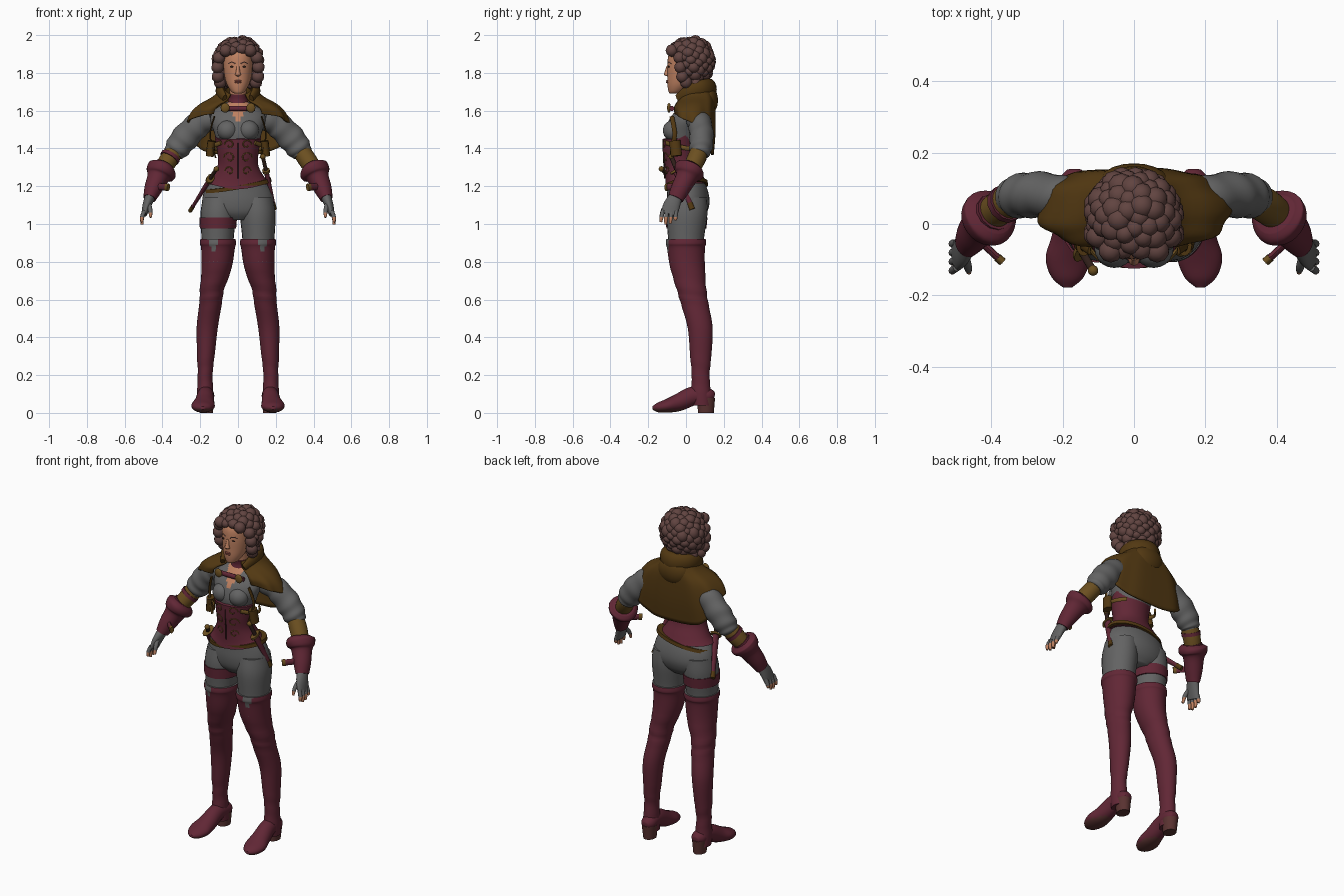
import bpy, bmesh, math, random
from mathutils import Vector, Matrix

random.seed(4)
if "Cube" in bpy.data.objects:
    bpy.data.objects.remove(bpy.data.objects["Cube"])


def material(name, r, g, b):
    m = bpy.data.materials.new(name)
    m.diffuse_color = (r, g, b, 1)
    m.use_nodes = True
    m.node_tree.nodes["Principled BSDF"].inputs["Base Color"].default_value = (r, g, b, 1)
    return m


SKIN = material("skin", .52, .22, .12)
HAIR = material("hair_brown", .12, .058, .052)
CAPE = material("cape_brown", .085, .04, .006)
TAN = material("tan_leather", .15, .08, .015)
RED = material("burgundy_leather", .12, .02, .036)
GREY = material("grey_cloth", .125, .125, .125)
DARK = material("dark_brown", .03, .014, .01)
LIP = material("lip_red", .36, .1, .07)
SOLE = material("sole_brown", .1, .032, .03)
X, Y, Z = Vector((1, 0, 0)), Vector((0, 1, 0)), Vector((0, 0, 1))
made = []


def make(name, verts, faces, mats, rule=None, side=1):
    """Create a mesh object; rule picks a material slot from a face centre."""
    mesh = bpy.data.meshes.new(name)
    mesh.from_pydata([(v[0] * side, v[1], v[2]) for v in verts], [], faces)
    for m in mats:
        mesh.materials.append(m)
    for p in mesh.polygons:
        c = p.center.copy()
        c.x *= side
        p.material_index = int(rule(c)) if rule else 0
    bm = bmesh.new()
    bm.from_mesh(mesh)
    bmesh.ops.recalc_face_normals(bm, faces=bm.faces)
    bm.to_mesh(mesh)
    bm.free()
    obj = bpy.data.objects.new(name, mesh)
    bpy.context.collection.objects.link(obj)
    made.append(obj)
    return obj


def smooth_rows(rows, steps):
    """Catmull-Rom through rows of equal length."""
    out, n = [], len(rows)
    for i in range(n - 1):
        quad = [rows[max(i - 1, 0)], rows[i], rows[i + 1], rows[min(i + 2, n - 1)]]
        for k in range(steps):
            t = k / steps
            out.append([b + t / 2 * (c - a + t * (2*a - 5*b + 4*c - d + t * (3*(b - c) + d - a)))
                        for a, b, c, d in zip(*quad)])
    return out + [list(rows[-1])]


def loft(name, rows, mats, ref=Y, level=False, sides=24, steps=5, wave=None, warp=None,
         rule=None, both=False, cap=True):
    """Skin elliptical rings (x, y, z, radius_u, radius_v) along a smooth path."""
    rings = smooth_rows(rows, steps)
    pts = [Vector(r[:3]) for r in rings]
    verts, faces, n = [], [], len(rings)
    for i, r in enumerate(rings):
        tan = Z if level else (pts[min(i + 1, n - 1)] - pts[max(i - 1, 0)]).normalized()
        u = ref.cross(tan).normalized()
        v = tan.cross(u)
        for k in range(sides):
            a = math.tau * k / sides
            f = wave(a, i / (n - 1)) if wave else 1
            p = pts[i] + u * (r[3] * f * math.cos(a)) + v * (r[4] * f * math.sin(a))
            if warp:
                p.z += warp(a, i / (n - 1))
            verts.append(p)
    for i in range(n - 1):
        for k in range(sides):
            j = (k + 1) % sides
            faces.append((i*sides + k, i*sides + j, (i + 1)*sides + j, (i + 1)*sides + k))
    if cap:
        faces += [tuple(range(sides)), tuple(range((n - 1)*sides, n*sides))]
    if both:
        make("right_" + name, verts, faces, mats, rule, -1)
        name = "left_" + name
    return make(name, verts, faces, mats, rule)


def balls(name, items, mat, detail=3):
    """One mesh of ellipsoids given as (location, scale)."""
    bm = bmesh.new()
    for loc, size in items:
        bmesh.ops.create_icosphere(bm, subdivisions=detail, radius=1,
                                   matrix=Matrix.Translation(loc) @ Matrix.Diagonal((*size, 1)))
    mesh = bpy.data.meshes.new(name)
    bm.to_mesh(mesh)
    bm.free()
    mesh.materials.append(mat)
    obj = bpy.data.objects.new(name, mesh)
    bpy.context.collection.objects.link(obj)
    made.append(obj)
    return obj


def rod(name, a, b, ra, rb, mat, **kw):
    return loft(name, [(*a, ra, rb), (*b, ra, rb)], [mat], steps=1, sides=12, **kw)


# Hips, thighs and tall boots
loft("hips", [(0, .01, 1.02, .08, .07), (0, .01, 1.06, .175, .1), (0, .012, 1.12, .19, .113),
              (0, .005, 1.2, .168, .103), (0, -.02, 1.3, .1, .08)], [GREY], level=True, sides=32)
loft("thigh", [(.11, 0, .8, .08, .09), (.108, 0, .92, .085, .095), (.105, .005, 1.05, .094, .108),
               (.1, .01, 1.14, .085, .1)], [GREY], level=True, both=True)
loft("boot", [(.172, .085, .04, .045, .05), (.174, .08, .1, .044, .053), (.174, .077, .2, .039, .047),
              (.17, .078, .3, .046, .056), (.163, .075, .45, .056, .066), (.145, .045, .58, .06, .073),
              (.138, .03, .65, .064, .078), (.113, .008, .77, .08, .092), (.106, 0, .87, .089, .1),
              (.106, 0, .895, .096, .107), (.106, 0, .92, .093, .104)], [RED, GREY], level=True,
     sides=48, both=True, rule=lambda c: c.y < 0 and abs(c.x - .13) < (c.z - .835) * .35,
     wave=lambda a, t: 1 + .025 * math.sin(t * 75 + a) * (abs(t - .2) < .09 or abs(t - .58) < .09))
loft("foot", [(.168, .15, .085, .02, .022), (.168, .12, .09, .04, .042), (.172, .04, .09, .05, .044),
              (.178, -.04, .055, .046, .053), (.185, -.1, .037, .036, .062),
              (.186, -.15, .028, .025, .044), (.186, -.178, .026, .008, .012)],
     [RED, SOLE], ref=X, both=True, rule=lambda c: c.z < .022)
loft("heel", [(.167, .105, 0, .034, .042), (.168, .107, .08, .042, .047)], [SOLE], level=True,
     both=True, steps=2)
loft("thigh_band", [(-.106, .002, .975, .096, .106), (-.105, .003, 1.035, .1, .111)], [RED],
     level=True, steps=2)

# Torso, corset and belt
loft("shirt", [(0, -.02, 1.4, .1, .08), (0, -.015, 1.48, .125, .095), (0, .0, 1.55, .145, .09),
               (0, .02, 1.6, .13, .075), (0, .03, 1.645, .06, .05)], [GREY, SKIN], level=True,
     sides=64, steps=8, rule=lambda c: c.y < 0 and abs(c.x) < (c.z - 1.525) * .5)
balls("bust", [((s * .055, -.068, 1.495), (.056, .055, .055)) for s in (-1, 1)], GREY)
corset = loft("corset", [(0, 0, 1.215, .172, .112), (0, -.008, 1.25, .138, .1), (0, -.025, 1.31, .107, .085),
                         (0, -.028, 1.38, .11, .092), (0, -.022, 1.45, .123, .103)], [RED], level=True,
              sides=40, warp=lambda a, t: -.03 * (1 - t) * max(0, -math.sin(a)) ** 3
              + .05 * t * t * max(0, math.sin(a) + .2))
loft("belt", [(0, .004, 1.195, .178, .113), (0, .002, 1.215, .174, .112)], [CAPE], level=True, steps=2,
     sides=40, warp=lambda a, t: .03 * math.cos(a) - .012 * math.sin(-a))
bpy.context.view_layer.update()


def on_surface(obj, x, z):
    hit, loc, _, _ = obj.ray_cast((x, -1, z), (0, 1, 0))
    return loc if hit else Vector((x, -.1, z))


# Scroll trim on the corset front
for s in (-1, 1):
    for z0, size in ((1.42, .028), (1.35, .032), (1.28, .026)):
        path = []
        for k in range(12):
            a, r = k * .55, size * (1 - k / 16)
            path.append((*on_surface(corset, s * (.045 + r * math.cos(a)), z0 + r * math.sin(a)), .003, .003))
        loft("corset_scroll", path, [TAN], ref=Y, sides=6, steps=1)
rod("corset_seam", (0, -.121, 1.43), (0, -.113, 1.24), .002, .004, DARK)

# Neck, choker and head
loft("neck", [(0, .03, 1.56, .055, .05), (0, .03, 1.64, .045, .046), (0, .02, 1.76, .044, .05)],
     [SKIN], level=True)
loft("choker", [(0, .03, 1.64, .055, .056), (0, .028, 1.66, .05, .051), (0, .026, 1.685, .051, .053)],
     [RED], level=True)
head = loft("head", [(0, -.062, 1.69, .016, .022), (0, -.055, 1.7, .034, .037), (0, -.035, 1.735, .057, .063),
                     (0, -.018, 1.78, .071, .081), (0, -.012, 1.84, .077, .087), (0, -.005, 1.9, .075, .085),
                     (0, 0, 1.95, .045, .05)], [SKIN], level=True, sides=32)
loft("nose", [(0, -.094, 1.84, .007, .007), (0, -.101, 1.805, .011, .012), (0, -.101, 1.79, .015, .015),
              (0, -.094, 1.782, .008, .006)], [SKIN], level=True, sides=12)
bpy.context.view_layer.update()
for s, side in ((-1, "right"), (1, "left")):
    balls(side + "_eye", [(on_surface(head, s * .032, 1.833), (.012, .004, .005))], DARK, 2)
    balls(side + "_ear", [((s * .078, .01, 1.82), (.012, .02, .03))], SKIN, 2)
    brow = [(*on_surface(head, s * x, z), .003, .003) for x, z in ((.015, 1.85), (.033, 1.857), (.05, 1.849))]
    loft(side + "_brow", brow, [HAIR], sides=6, ref=Z)
balls("lips", [(on_surface(head, 0, z), (.019, .007, .005)) for z in (1.75, 1.758)], LIP, 2)

# Curly hair: a cap covered with seeded clumps, left open at the face
clumps = [((0, .045, 1.86), (.118, .105, .122))]
count = 120
for i in range(count):
    h = 1 - 2 * (i + .5) / count
    a, r = i * 2.39996, math.sqrt(1 - h * h)
    p = Vector((.11 * r * math.cos(a), .02 + .11 * r * math.sin(a), 1.86 + .108 * h))
    face = p.y < -.015 and p.z < 1.915 and abs(p.x) < .099
    if not face and p.z > 1.755 and not (p.y < -.05 and p.z < 1.84):
        q = random.uniform(.027, .037)
        clumps.append((p, (q, q, q * random.uniform(.8, 1.15))))
for s in (-1, 1):
    for x, y, z in ((.1, -.035, 1.88), (.108, -.03, 1.83), (.106, -.02, 1.78), (.095, 0, 1.75),
                    (.075, .05, 1.745), (.065, -.075, 1.918)):
        clumps.append(((s * x, y, z), (.034, .033, .034)))
balls("hair", clumps, HAIR, 2)

# Hooded shoulder cape: rows of (width, back, front, centre y, z, back drop, front lift)
rows = smooth_rows([(.08, .07, .06, .03, 1.745, -.02, -.06), (.122, .105, .085, .04, 1.685, 0, -.03),
                    (.205, .105, .11, .05, 1.635, .03, 0), (.25, .1, .125, .055, 1.585, .1, .03),
                    (.272, .085, .125, .06, 1.53, .165, .055)], 4)
verts, faces, cols = [], [], 49
for w, back, front, cy, z, drop, lift in rows:
    for k in range(cols):
        a = math.radians(-160 + 320 * k / (cols - 1))
        s, c = math.sin(a), math.cos(a)
        fold = 1 + .03 * math.sin(a * 9) * (1.75 - z) / .22
        verts.append((math.copysign(abs(s) ** .7, s) * w * fold,
                      cy + math.copysign(abs(c) ** .7, c) * (back if c > 0 else front) * fold,
                      z - drop * max(0, c) ** .8 + lift * max(0, -c)))
for i in range(len(rows) - 1):
    for k in range(cols - 1):
        b = i * cols + k
        faces.append((b, b + 1, b + cols + 1, b + cols))
cape = make("cape", verts, faces, [CAPE])
cape.modifiers.new("thickness", "SOLIDIFY").thickness = .01
loft("hood_roll", [(-.07, -.045, 1.665, .012, .02), (-.095, .02, 1.7, .022, .04), (-.075, .09, 1.715, .03, .05),
                   (0, .125, 1.71, .038, .06), (.075, .09, 1.715, .03, .05), (.095, .02, 1.7, .022, .04),
                   (.07, -.045, 1.665, .012, .02)], [CAPE], ref=Z, sides=16)
balls("hood_bag", [((0, .115, 1.655), (.1, .055, .08))], CAPE)
rod("cape_clasp", (-.09, -.075, 1.612), (.09, -.075, 1.612), .012, .014, RED, ref=Z)
balls("clasp_studs", [((s * .068, -.09, 1.615), (.024, .01, .026)) for s in (-1, 1)], TAN)

# Sleeves, bracers, gloves and hands
loft("sleeve", [(.13, .05, 1.56, .055, .055), (.21, .075, 1.525, .068, .062), (.285, .082, 1.45, .072, .064),
                (.33, .075, 1.39, .062, .058), (.345, .07, 1.365, .045, .045)], [GREY], steps=8, both=True,
     wave=lambda a, t: 1 + .04 * math.sin(t * 30 + 1.5 * math.sin(a)))
loft("bracer", [(.325, .075, 1.4, .046, .046), (.37, .05, 1.335, .049, .049), (.42, .01, 1.26, .042, .042)],
     [TAN], both=True)
loft("glove_cuff", [(.392, .03, 1.305, .06, .06), (.4, .022, 1.29, .08, .08), (.414, .012, 1.268, .076, .076),
                    (.424, .002, 1.245, .058, .058), (.45, -.03, 1.185, .047, .05),
                    (.468, -.055, 1.135, .034, .042)], [RED], both=True,
     wave=lambda a, t: 1 + .04 * math.sin(3 * a) * (1 - t))
rod("cuff_strap", (.44, -.04, 1.2), (.375, -.1, 1.195), .018, .01, RED, both=True)
rod("cuff_strap_tip", (.382, -.094, 1.196), (.368, -.106, 1.194), .02, .012, TAN, both=True)
for k in range(2):
    p = Vector((-.355 - .035 * k, .06 - .026 * k, 1.36 - .052 * k))
    d = Vector((-.01, -.008, -.015))
    rod("bracer_strap", p, p + d, .054, .054, RED)
loft("palm", [(.464, -.05, 1.15, .028, .034), (.482, -.075, 1.1, .023, .044), (.497, -.09, 1.05, .015, .044)],
     [GREY], both=True)
for i, name in enumerate(("index", "middle", "ring", "little")):
    tip = (1.01, .998, 1.002, 1.02)[i]
    loft(name + "_finger", [(.496, -.122 + .023 * i, 1.07, .011, .011), (.508, -.13 + .025 * i, 1.035, .011, .011),
                            (.508, -.133 + .025 * i, tip, .007, .007)], [GREY, SKIN], sides=10, both=True,
         rule=lambda c: c.z < 1.037)
loft("thumb", [(.475, -.085, 1.115, .013, .014), (.465, -.12, 1.075, .012, .012), (.462, -.135, 1.035, .007, .007)],
     [GREY, SKIN], sides=10, both=True, rule=lambda c: c.z < 1.06)

# Chest harness and pouches
loft("harness_strap", [(.125, -.075, 1.57, .004, .012), (.148, -.06, 1.48, .004, .012),
                       (.135, -.07, 1.41, .004, .012), (.118, -.075, 1.35, .004, .012)],
     [CAPE], sides=8, both=True)
loft("rib_strap", [(.09, -.105, 1.43, .006, .012), (.128, -.06, 1.415, .006, .012), (.135, .01, 1.4, .006, .012),
                   (.1, .06, 1.4, .006, .012)], [TAN], ref=Z, sides=8, both=True)
rod("harness_pouch", (.14, -.06, 1.44), (.148, -.05, 1.36), .022, .03, CAPE, both=True)


def dagger(side, top, end):
    """Scabbard with tip, guard, grip and pommel along one line."""
    a, b = Vector(top), Vector(end)
    d = (a - b).normalized()
    loft(side + "_scabbard", [(*a, .013, .022), (*b, .008, .012)], [RED], steps=2, sides=12)
    rod(side + "_scabbard_tip", b + d * .03, b - d * .008, .011, .015, CAPE)
    rod(side + "_dagger_guard", a, a + d * .012, .02, .038, TAN)
    rod(side + "_dagger_grip", a, a + d * .085, .01, .012, DARK)
    balls(side + "_dagger_pommel", [(a + d * .09, (.015, .015, .015))], TAN, 2)


dagger("right", (-.15, -.07, 1.235), (-.25, .1, 1.075))
dagger("left", (.15, -.045, 1.275), (.193, .03, 1.085))

# Smooth shading with sharp edges kept
bpy.ops.object.select_all(action="DESELECT")
for obj in made:
    obj.select_set(True)
bpy.context.view_layer.objects.active = made[0]
bpy.ops.object.shade_smooth_by_angle(angle=math.radians(50))
